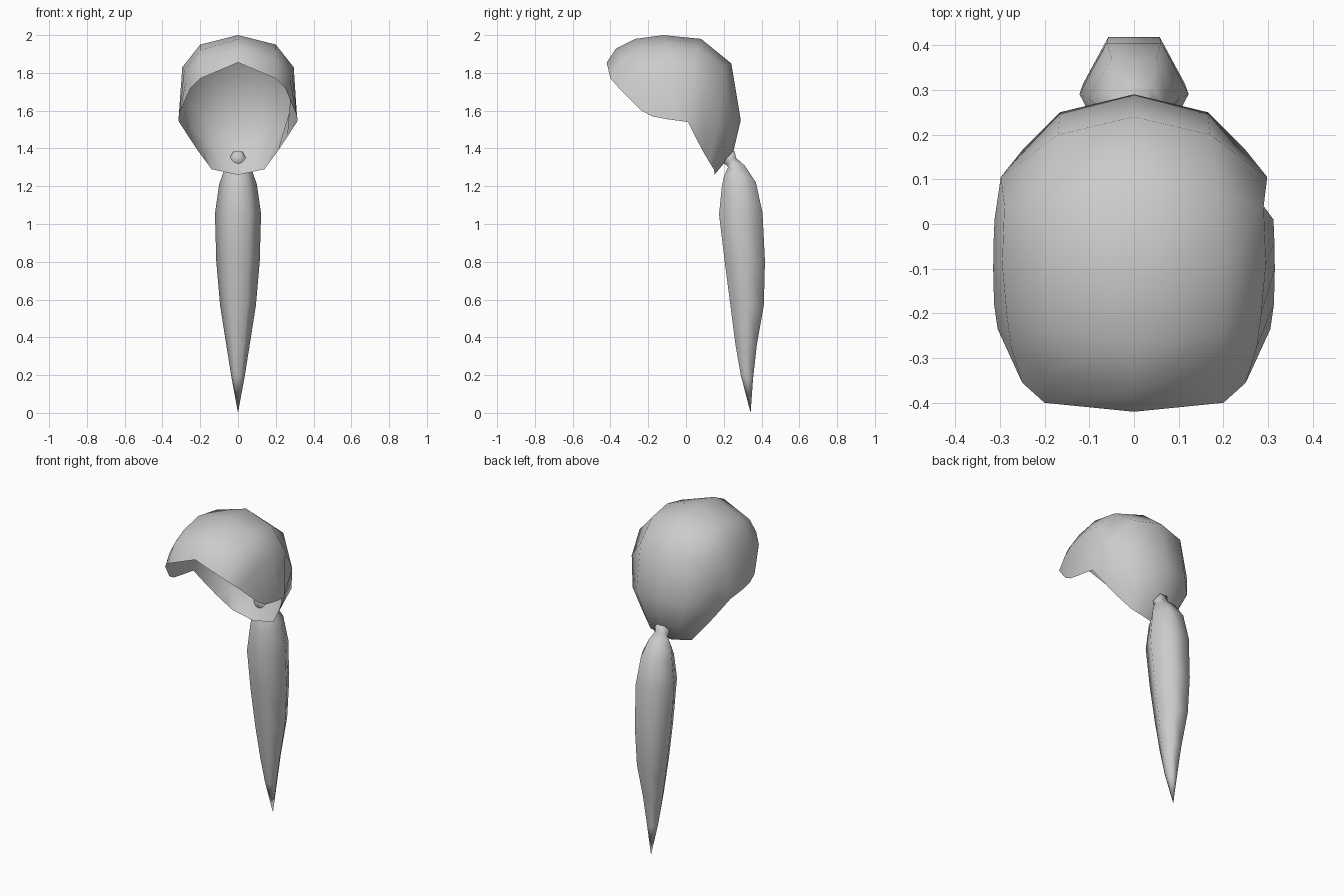
import bpy, bmesh

grey = bpy.data.materials.new("hair grey")
grey.diffuse_color = (0.6, 0.6, 0.6, 1)


def finish(name, bm):
    bmesh.ops.remove_doubles(bm, verts=bm.verts, dist=0.0005)
    bmesh.ops.recalc_face_normals(bm, faces=bm.faces)
    mesh = bpy.data.meshes.new(name)
    bm.to_mesh(mesh)
    bm.free()
    mesh.materials.append(grey)
    for p in mesh.polygons:
        p.use_smooth = True
    obj = bpy.data.objects.new(name, mesh)
    bpy.context.collection.objects.link(obj)
    return obj


def skin(bm, rows, closed=False):
    """Bridge consecutive rows of points with quads."""
    grid = [[bm.verts.new(p) for p in r] for r in rows]
    n = len(grid[0])
    for a, b in zip(grid, grid[1:]):
        for j in range(n if closed else n - 1):
            k = (j + 1) % n
            bm.faces.new((a[j], a[k], b[k], b[j]))
    return grid


# Hair cap: open shell, half rows from centre line to rim, front to nape
half = [
    [(0, -.42, 1.855), (.20, -.40, 1.77), (.25, -.355, 1.72), (.305, -.235, 1.60)],
    [(0, -.37, 1.93), (.20, -.335, 1.87), (.275, -.275, 1.77), (.313, -.18, 1.57)],
    [(0, -.27, 1.98), (.20, -.24, 1.92), (.285, -.20, 1.81), (.315, -.10, 1.555)],
    [(0, -.12, 2.0), (.20, -.10, 1.95), (.295, -.09, 1.83), (.314, -.04, 1.547)],
    [(0, .08, 1.98), (.19, .06, 1.93), (.29, .04, 1.82), (.312, .01, 1.54)],
    [(0, .24, 1.85), (.17, .20, 1.83), (.298, .105, 1.68), (.26, .05, 1.46)],
    [(0, .29, 1.55), (.165, .25, 1.55), (.25, .165, 1.52), (.21, .09, 1.385)],
    [(0, .25, 1.38), (.11, .225, 1.38), (.175, .17, 1.39), (.165, .125, 1.325)],
    [(0, .15, 1.26), (.07, .15, 1.275), (.14, .147, 1.29), (.14, .147, 1.29)],
]
bm = bmesh.new()
rows = [[(-x, y, z) for x, y, z in r[:0:-1]] + r for r in half]
skin(bm, rows)
cap = finish("hair_cap", bm)

# Ponytail: six-sided rings given by front (y, z), back (y, z), half width
rings = [
    (.200, 1.320, .205, 1.385, .035),
    (.215, 1.310, .258, 1.385, .050),
    (.222, 1.300, .265, 1.350, .045),
    (.200, 1.250, .310, 1.310, .075),
    (.190, 1.200, .370, 1.220, .100),
    (.175, 1.050, .405, 1.060, .122),
    (.205, .800, .418, .800, .115),
    (.235, .570, .412, .570, .095),
    (.262, .360, .375, .360, .062),
    (.290, .200, .355, .180, .035),
    (.342, .000, .342, .000, .000),
]
bm = bmesh.new()
rows = []
for fy, fz, by, bz, w in rings:
    my, mz = (fy + by) / 2, (fz + bz) / 2
    rows.append([(-w / 2, fy, fz), (w / 2, fy, fz), (w, my, mz),
                 (w / 2, by, bz), (-w / 2, by, bz), (-w, my, mz)])
grid = skin(bm, rows, closed=True)
bm.faces.new(grid[0])
tail = finish("ponytail", bm)

# Outward normals on the open cap
if sum(p.normal.z * p.area for p in cap.data.polygons) < 0:
    cap.data.flip_normals()
